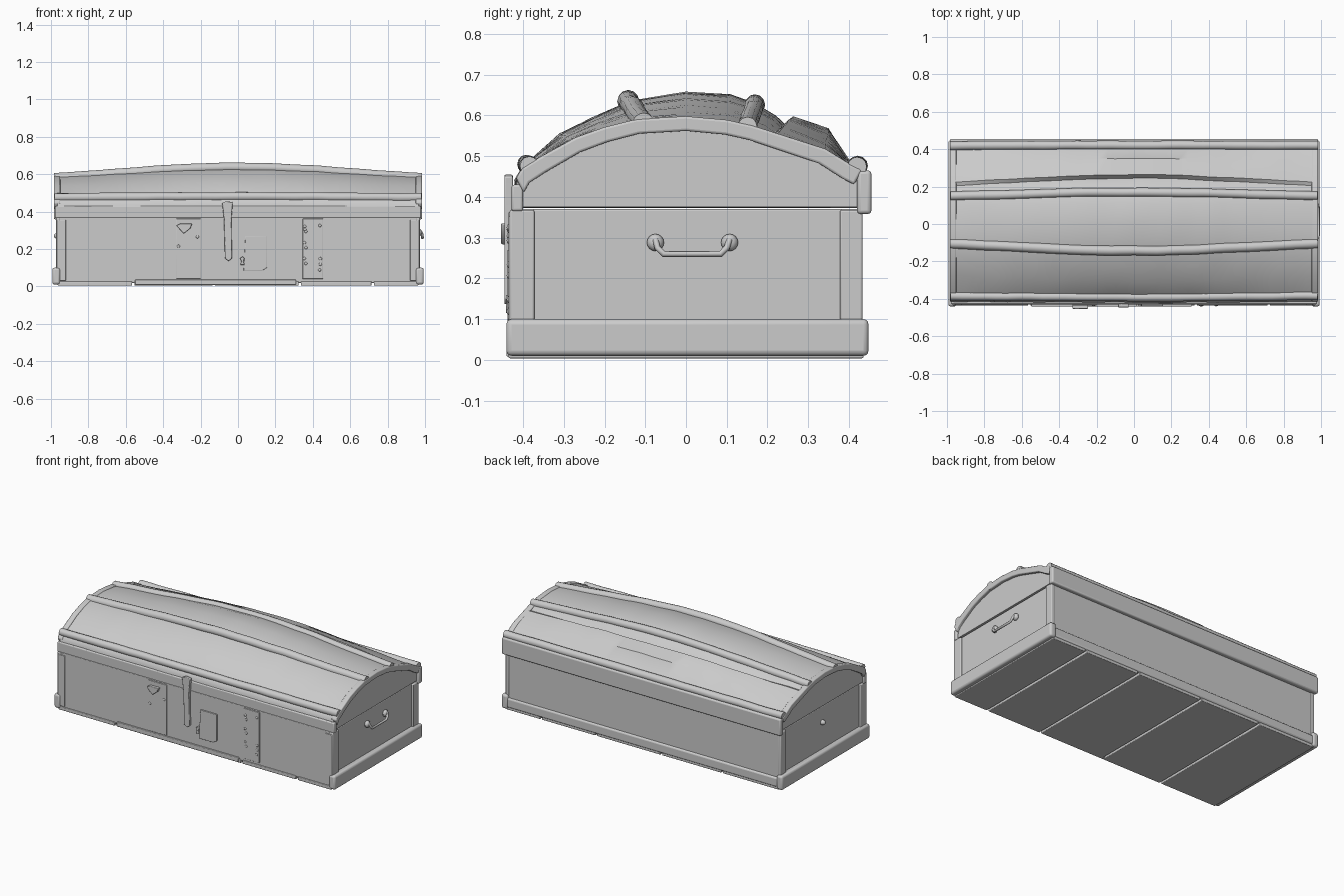
import bpy, bmesh, math, random
from mathutils import Vector, noise

if "Cube" in bpy.data.objects:
    bpy.data.objects.remove(bpy.data.objects["Cube"])

random.seed(4)


def finish(name, bm, bevel=0.0, wobble=0.0):
    bmesh.ops.recalc_face_normals(bm, faces=bm.faces)
    for v in bm.verts:
        if wobble:
            v.co += noise.noise_vector(v.co * 7) * wobble
    me = bpy.data.meshes.new(name)
    bm.to_mesh(me)
    bm.free()
    ob = bpy.data.objects.new(name, me)
    bpy.context.collection.objects.link(ob)
    bpy.ops.object.select_all(action='DESELECT')
    ob.select_set(True)
    bpy.context.view_layer.objects.active = ob
    bpy.ops.object.shade_smooth_by_angle(angle=math.radians(35))
    if bevel:
        mod = ob.modifiers.new("bevel", 'BEVEL')
        mod.width, mod.segments = bevel, 3
    return ob


def box(name, x, y, z, bevel=0.005):
    bm = bmesh.new()
    bmesh.ops.create_cube(bm, size=1)
    for v in bm.verts:
        v.co = [lo + (c + 0.5) * (hi - lo) for c, (lo, hi) in zip(v.co, (x, y, z))]
    return finish(name, bm, bevel)


def plate(name, outline, y0, y1, bevel=0.002):
    bm = bmesh.new()
    f = bm.faces.new([bm.verts.new((x, y0, z)) for x, z in outline])
    ext = bmesh.ops.extrude_face_region(bm, geom=[f])
    for v in [g for g in ext['geom'] if isinstance(g, bmesh.types.BMVert)]:
        v.co.y = y1
    return finish(name, bm, bevel)


def loft(name, ring, xs, bevel=0.0, wobble=0.0):
    """Skin closed (y, z) rings placed at every x station."""
    bm = bmesh.new()
    rings = [[bm.verts.new((x, y, z)) for y, z in ring(x)] for x in xs]
    n = len(rings[0])
    for a, b in zip(rings, rings[1:]):
        for i in range(n):
            bm.faces.new((a[i], a[(i + 1) % n], b[(i + 1) % n], b[i]))
    bm.faces.new(rings[0])
    bm.faces.new(rings[-1])
    return finish(name, bm, bevel, wobble)


def stations(a, b, n):
    return [a + (b - a) * i / n for i in range(n + 1)]


def swell(x):
    t = min(abs(x) / 0.98, 1)
    return 0.5 * (1 - t * t) + 0.25 * (1 + math.cos(math.pi * t))


def mix(p, q, w):
    return (p[0] + (q[0] - p[0]) * w, p[1] + (q[1] - p[1]) * w)


# Domed lid: the low end arch swells into a higher arch in the middle
END = [(-.42, .375), (-.415, .44), (-.40, .465), (-.36, .49), (-.27, .54), (-.20, .565),
       (-.12, .585), (0, .592), (.10, .583), (.16, .57), (.185, .56), (.205, .55),
       (.225, .555), (.34, .512), (.40, .475), (.43, .46), (.43, .375)]
MID = [(-.42, .375), (-.42, .44), (-.405, .465), (-.365, .505), (-.31, .555), (-.23, .595),
       (-.14, .635), (0, .658), (.11, .65), (.17, .63), (.22, .60), (.245, .575),
       (.265, .598), (.35, .568), (.40, .49), (.43, .47), (.43, .375)]
loft("lid", lambda x: [mix(p, q, swell(x)) for p, q in zip(END, MID)],
     stations(-.965, .965, 40), wobble=0.004)

# Rounded battens running along the lid
for name, p, q, r in (("front_batten", (-.385, .475), (-.39, .48), .023),
                      ("upper_front_batten", (-.105, .580), (-.143, .636), .026),
                      ("upper_back_batten", (.15, .572), (.17, .628), .024),
                      ("back_batten", (.418, .474), (.421, .476), .024)):
    def tube(x, p=p, q=q, r=r):
        c = mix(p, q, swell(x))
        return [(c[0] + r * math.cos(k * math.pi / 6), c[1] + r * math.sin(k * math.pi / 6))
                for k in range(12)]
    loft(name, tube, stations(-.982, .982, 32), wobble=0.003)

# Arched mouldings over the lid ends
arch = [p for i, p in enumerate(END) if i not in (0, 10, 11, 12, 16)]
ring = [(y * 1.005, z + .006) for y, z in arch] + [(y * .96, z - .03) for y, z in reversed(arch)]
for side, s in (("right", 1), ("left", -1)):
    loft(side + "_lid_arch", lambda x: ring, [s * .95, s * .985], bevel=0.006)

# Lower lid rims
box("lid_front_rim", (-.978, .978), (-.428, -.40), (.365, .43), .006)
box("lid_back_rim", (-.985, .985), (.42, .455), (.358, .465), .009)

# Chest body
box("body", (-.96, .96), (-.43, .43), (.018, .37), .004)

# Corner boards, end skirts and back skirt
for side, s in (("right", 1), ("left", -1)):
    xs = sorted((s * .95, s * .973))
    box(side + "_front_end_board", xs, (-.433, -.372), (.09, .368))
    box(side + "_back_end_board", xs, (.378, .433), (.09, .368))
    box(side + "_end_skirt", sorted((s * .95, s * .993)), (-.441, .448), (.01, .1), .013)
    box(side + "_front_corner_board", sorted((s * .92, s * .97)), (-.435, -.42), (.03, .355), .003)
box("back_skirt", (-.96, .96), (.42, .442), (.02, .08), .01)
box("front_bottom_strip", (-.55, .31), (-.441, -.42), (.008, .036), .004)

# Floor planks with open seams
seams = [-.97, -.56, -.13, .33, .72, .97]
for i, (a, b) in enumerate(zip(seams, seams[1:])):
    box(f"floor_plank_{i + 1}", (a + .006, b - .006), (-.436, .436), (.004, .026), .004)

# Iron bands, lock plate and hasp on the front
for i, (a, b) in enumerate(((-.33, -.2), (.345, .455))):
    box(f"front_band_{i + 1}", (a, b), (-.436, -.425), (.04, .362), .003)
plate("lock_plate", [(.04, .27), (.155, .27), (.155, .1), (.13, .085), (.03, .085)], -.425, -.438)
plate("hasp", [(-.085, .445), (-.065, .455), (-.028, .45), (-.035, .36), (-.032, .15),
               (-.05, .135), (-.07, .15), (-.075, .36)], -.425, -.446, .004)
plate("loose_catch", [(-.33, .325), (-.31, .335), (-.245, .335), (-.255, .31), (-.29, .282)],
      -.43, -.454, .004)
plate("keyhole_plate", [(.01, .15), (.025, .16), (.035, .15), (.028, .135), (.036, .115),
                        (.012, .115), (.018, .135)], -.425, -.442)


def knob(name, loc, r, squash):
    bm = bmesh.new()
    bmesh.ops.create_uvsphere(bm, u_segments=12, v_segments=8, radius=r)
    for v in bm.verts:
        v.co = Vector(v.co[i] * squash[i] + loc[i] for i in range(3))
    return finish(name, bm)


# Nail heads
for i in range(14):
    x = random.choice((-.315, -.215, .36, .44)) + random.uniform(-.005, .005)
    knob(f"nail_{i + 1}", (x, -.436, random.uniform(.07, .34)), .008, (1, .5, 1))

# Bail handle on the right end, leftover stud on the left end
for i, y in enumerate((-.075, .107)):
    knob(f"handle_mount_{i + 1}", (.966, y, .288), .021, (.8, 1, 1))
knob("left_handle_stud", (-.964, .0, .27), .016, (1.3, 1, 1))
cu = bpy.data.curves.new("handle", 'CURVE')
cu.dimensions = '3D'
cu.bevel_depth, cu.bevel_resolution, cu.use_fill_caps = .0075, 3, True
path = [(.976, -.075, .295), (.986, -.07, .275), (.986, -.055, .26), (.986, .085, .26),
        (.986, .1, .275), (.976, .107, .295)]
sp = cu.splines.new('POLY')
sp.points.add(len(path) - 1)
for pt, co in zip(sp.points, path):
    pt.co = (*co, 1)
handle = bpy.data.objects.new("handle", cu)
bpy.context.collection.objects.link(handle)
bpy.ops.object.select_all(action='DESELECT')
handle.select_set(True)
bpy.context.view_layer.objects.active = handle
bpy.ops.object.convert(target='MESH')
bpy.ops.object.shade_smooth_by_angle(angle=math.radians(60))
